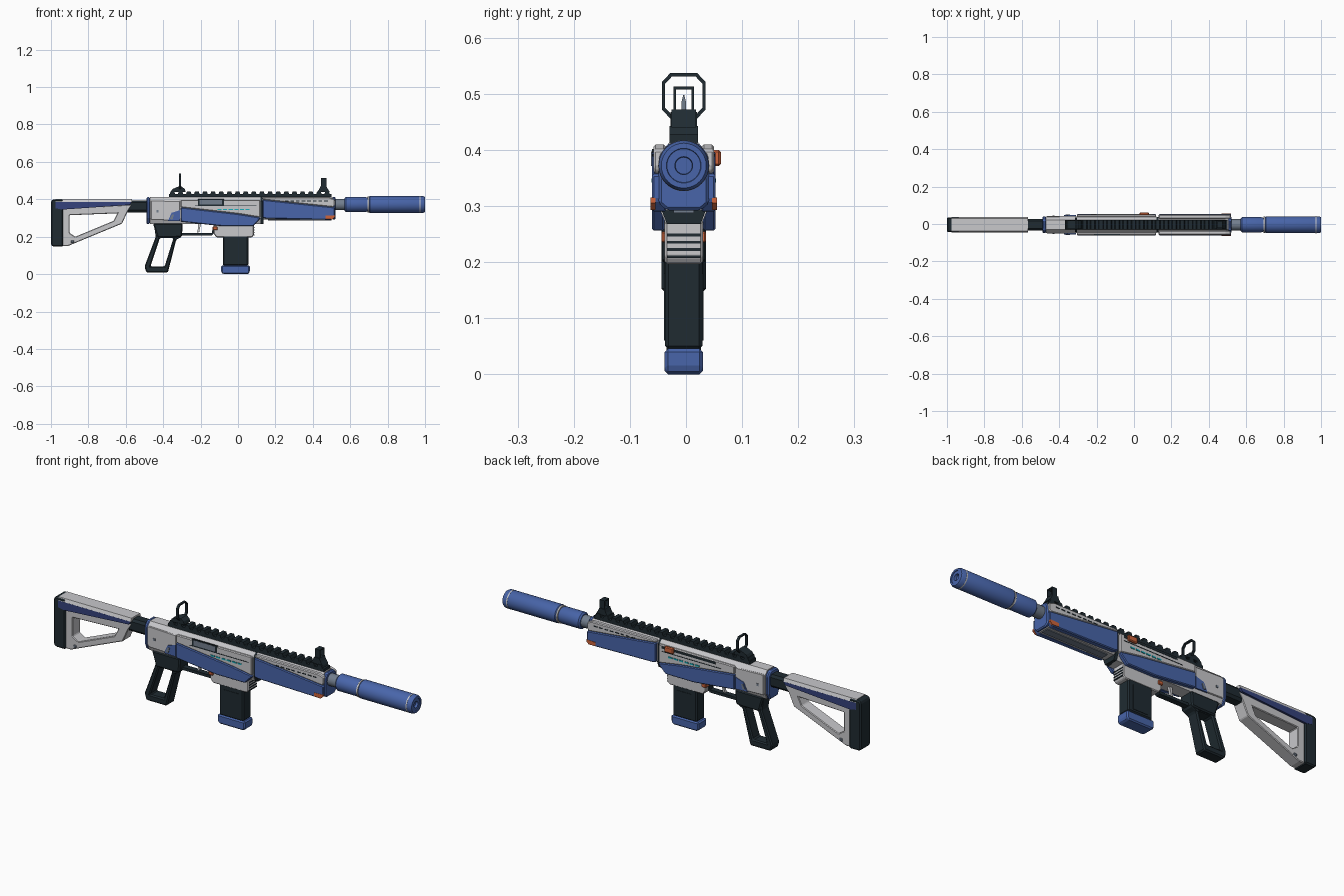
import bpy, bmesh, math

cube = bpy.data.objects.get("Cube")
if cube:
    bpy.data.objects.remove(cube, do_unlink=True)

YC = -0.004      # centre plane of the body
AXIS = 0.372     # barrel height


def material(name, r, g, b):
    m = bpy.data.materials.new(name)
    m.use_nodes = True
    m.diffuse_color = (r, g, b, 1)
    m.node_tree.nodes["Principled BSDF"].inputs["Base Color"].default_value = (r, g, b, 1)
    return m


GREY = material("light grey", 0.58, 0.58, 0.60)
BLUE = material("blue", 0.065, 0.13, 0.40)
NAVY = material("navy", 0.035, 0.055, 0.20)
BLACK = material("charcoal", 0.014, 0.024, 0.031)
STEEL = material("steel", 0.17, 0.21, 0.27)
ORANGE = material("orange", 0.62, 0.13, 0.045)
TEAL = material("teal", 0.01, 0.42, 0.50)


def finish(name, bm, mat, bevel=0.0):
    bmesh.ops.recalc_face_normals(bm, faces=bm.faces[:])
    mesh = bpy.data.meshes.new(name)
    bm.to_mesh(mesh)
    bm.free()
    mesh.materials.append(mat)
    ob = bpy.data.objects.new(name, mesh)
    ob.location.y = YC
    bpy.context.collection.objects.link(ob)
    if bevel:
        mod = ob.modifiers.new("bevel", "BEVEL")
        mod.width = bevel
        mod.segments = 1
        mod.limit_method = "ANGLE"
        mod.angle_limit = math.radians(30)
    return ob


def extrude(name, loops, place, a, b, mat, bevel):
    """Fill the outline (with optional holes) at a and extrude it to b."""
    bm = bmesh.new()
    edges = []
    for pts in loops:
        vs = [bm.verts.new(place(p, q, a)) for p, q in pts]
        if len(loops) == 1:
            bm.faces.new(vs)
        else:
            edges += [bm.edges.new((v, vs[i - 1])) for i, v in enumerate(vs)]
    if edges:
        bmesh.ops.triangle_fill(bm, edges=edges, use_beauty=True)
    geo = bmesh.ops.extrude_face_region(bm, geom=bm.faces[:])["geom"]
    for v in geo:
        if isinstance(v, bmesh.types.BMVert):
            v.co[1 if place is side_place else 0] = b
    return finish(name, bm, mat, bevel)


def side_place(p, q, d):
    return (p, d, q)


def end_place(p, q, d):
    return (d, p, q)


def side(name, pts, y0, y1, mat, bevel=0.0, hole=None):
    return extrude(name, [pts] + ([hole] if hole else []), side_place, y0, y1, mat, bevel)


def slab(name, pts, half, mat, bevel=0.0, hole=None):
    return side(name, pts, -half, half, mat, bevel, hole)


def pair(name, pts, y0, y1, mat, bevel=0.0):
    side(name + "_front", pts, -y1, -y0, mat, bevel)
    side(name + "_back", pts, y0, y1, mat, bevel)


def section(name, half_pts, x0, x1, mat, bevel=0.0, hole=None):
    """Sweep a left-right symmetric cross-section along x."""
    full = lambda h: h + [(-y, z) for y, z in reversed(h)]
    loops = [full(half_pts)] + ([full(hole)] if hole else [])
    return extrude(name, loops, end_place, x0, x1, mat, bevel)


def rect(x0, x1, z0, z1):
    return [(x0, z0), (x1, z0), (x1, z1), (x0, z1)]


def lathe(name, profile, mat, n=32):
    bm = bmesh.new()
    rings = []
    for x, r in profile:
        rings.append([bm.verts.new((x, r * math.cos(math.tau * i / n),
                                    AXIS + r * math.sin(math.tau * i / n))) for i in range(n)])
    for a, b in zip(rings, rings[1:]):
        for i in range(n):
            bm.faces.new((a[i], a[i - 1], b[i - 1], b[i]))
    bm.faces.new(rings[0])
    bm.faces.new(rings[-1])
    ob = finish(name, bm, mat)
    bpy.ops.object.select_all(action="DESELECT")
    ob.select_set(True)
    bpy.context.view_layer.objects.active = ob
    bpy.ops.object.shade_smooth_by_angle()


# Shoulder stock
slab("butt_pad", [(-1, .155), (-.99, .147), (-.935, .147), (-.935, .40), (-.99, .40), (-1, .39)],
     .04, BLACK, .006)
slab("stock_frame",
     [(-.94, .35), (-.94, .15), (-.91, .15), (-.85, .175), (-.62, .27), (-.59, .335), (-.57, .365), (-.57, .372)],
     .031, GREY, .005,
     hole=[(-.90, .315), (-.645, .325), (-.665, .285), (-.87, .20), (-.90, .22)])
section("stock_cap", [(.041, .385), (.034, .402)], -.975, -.568, GREY)
slab("stock_stripe", [(-.975, .386), (-.568, .386), (-.58, .37), (-.94, .345), (-.975, .352)], .041, NAVY)
slab("stock_pin", rect(-.895, -.875, .165, .182), .034, STEEL, .004)
section("buffer_tube", [(.02, .33), (.03, .342), (.03, .382), (.02, .394)], -.60, -.485, BLACK)

# Receiver
body = [(.032, .268), (.045, .30), (.045, .39), (.026, .412)]
section("receiver", body, -.47, .12, GREY)
section("receiver_end", body, -.49, -.47, BLUE, .006)
section("receiver_gap", [(y * .94, z) for y, z in body], .115, .135, BLACK)
pair("rear_panel", [(-.465, .29), (-.31, .285), (-.31, .39), (-.465, .395)], .04, .048, GREY, .003)
pair("rear_patch", [(-.375, .285), (-.355, .328), (-.31, .342), (-.31, .283)], .044, .051, BLUE)
pair("rear_pin", rect(-.437, -.425, .33, .342), .045, .050, STEEL)
pair("selector", [(-.365, .295), (-.352, .32), (-.342, .318), (-.35, .292)], .049, .054, STEEL)
pair("upper_panel", [(-.305, .357), (0, .322), (.118, .303), (.118, .397), (-.305, .397)],
     .04, .055, GREY, .004)
pair("lower_panel", [(-.305, .357), (-.305, .28), (-.08, .256), (.08, .256), (.118, .295), (.118, .303), (0, .322)],
     .034, .057, BLUE, .004)
for i in range(6):
    x = -.11 + i * .03
    pair(f"glow_slot_{i}", rect(x, x + .022, .342, .349), .054, .0575, TEAL)
pair("panel_seam", rect(-.23, .10, .364, .367), .053, .0565, BLACK)

# Ejection port, charging slot and charging knob
side("port_rim", rect(-.215, -.075, .366, .402), -.057, -.050, BLACK)
side("port_cover", rect(-.205, -.085, .371, .397), -.058, -.050, STEEL)
side("charging_slot", rect(-.20, .10, .38, .392), .050, .0565, BLACK)
side("charging_knob", rect(.03, .08, .371, .40), .05, .066, ORANGE, .004)

# Handguard
guard = [(.030, .292), (.045, .305), (.045, .39), (.026, .413)]
section("handguard", guard, .13, .505, GREY)
section("handguard_end", guard, .505, .522, BLUE, .005)
section("handguard_channel", [(.018, .288), (.018, .296)], .16, .50, STEEL)
pair("guard_upper", [(.132, .398), (.51, .358), (.518, .368), (.518, .40), (.49, .41), (.132, .41)],
     .032, .054, GREY, .004)
pair("guard_lower", [(.132, .398), (.132, .302), (.15, .297), (.50, .29), (.518, .31), (.518, .357)],
     .03, .057, BLUE, .004)
pair("guard_tab", [(.468, .295), (.505, .293), (.518, .305), (.518, .315), (.468, .313)], .05, .059, ORANGE)
for i in range(8):
    x = .25 + i * .03
    pair(f"guard_vent_{i}", rect(x, x + .02, .388, .393), .052, .0555, BLACK)

# Barrel and suppressor
lathe("barrel", [(.50, .03), (.575, .03)], STEEL, 24)
lathe("suppressor_rear", [(.57, .034), (.577, .041), (.68, .041), (.69, .037), (.70, .037)], BLUE)
lathe("suppressor_ring", [(.692, .043), (.70, .043)], GREY)
lathe("suppressor_body", [(.70, .041), (.705, .045), (.99, .045), (1, .040), (1, .031), (.997, .030),
                          (.997, .016), (.985, .015)], BLUE)
lathe("muzzle_ring", [(.970, .0456), (.976, .0456)], GREY)

# Top rail with a toothed profile
teeth = []
for i in range(20):
    x = -.365 + i * .0435
    teeth += [(x, .428), (x + .005, .443), (x + .024, .443), (x + .029, .428)]
slab("rail", [(-.37, .405), (-.37, .428)] + teeth + [(.50, .428), (.50, .405)], .025, BLACK)

# Rear ring sight
slab("rear_sight_base", [(-.36, .44), (-.28, .44), (-.285, .455), (-.30, .468), (-.32, .468), (-.35, .455)],
     .024, BLACK)
section("rear_sight_ring", [(.024, .456), (.039, .472), (.039, .521), (.024, .537)], -.316, -.304, BLACK, 0,
        hole=[(.021, .462), (.033, .475), (.033, .518), (.021, .531)])

# Front post sight
slab("front_sight_base", [(.425, .44), (.49, .44), (.48, .455), (.472, .472), (.442, .472), (.435, .455)],
     .022, BLACK)
section("front_sight_hood", [(.018, .465), (.018, .513)], .445, .472, BLACK, 0,
        hole=[(.014, .470), (.014, .508)])
section("front_sight_post", [(.004, .468), (.004, .485), (.001, .498)], .455, .460, STEEL)

# Pistol grip and trigger
slab("grip", [(-.45, .27), (-.30, .27), (-.30, .20), (-.33, .185), (-.375, .008), (-.49, .008),
              (-.50, .04), (-.44, .20)], .031, BLACK, .006,
     hole=[(-.418, .193), (-.345, .193), (-.392, .042), (-.468, .042)])
slab("grip_collar", [(-.455, .272), (-.295, .272), (-.30, .20), (-.335, .196), (-.43, .196)], .038, BLACK, .006)
slab("trigger_guard", [(-.31, .206), (-.14, .206), (-.125, .222), (-.125, .25), (-.135, .25),
                       (-.14, .22), (-.31, .22)], .014, BLACK)
slab("trigger", [(-.215, .272), (-.195, .272), (-.203, .25), (-.207, .225), (-.22, .222), (-.213, .245)],
     .007, GREY)
slab("magazine_release", rect(-.135, -.11, .235, .255), .04, ORANGE, .003)

# Magazine well with front ribs
slab("magazine_well", [(-.13, .275), (-.13, .215), (-.115, .197), (.075, .197), (.085, .21), (.085, .275)],
     .034, GREY, .004)
for i in range(4):
    z = .207 + i * .013
    section(f"well_groove_{i}", [(.03, z), (.03, z + .005)], .08, .087, BLACK)

# Magazine
slab("magazine", rect(-.08, .055, .045, .21), .033, BLACK, .006)
pair("magazine_rib", rect(-.055, .03, .06, .18), .03, .035, BLACK)
slab("magazine_base", [(-.09, .01), (-.08, 0), (.055, 0), (.063, .01), (.063, .046), (-.09, .046)],
     .034, BLUE, .006)
